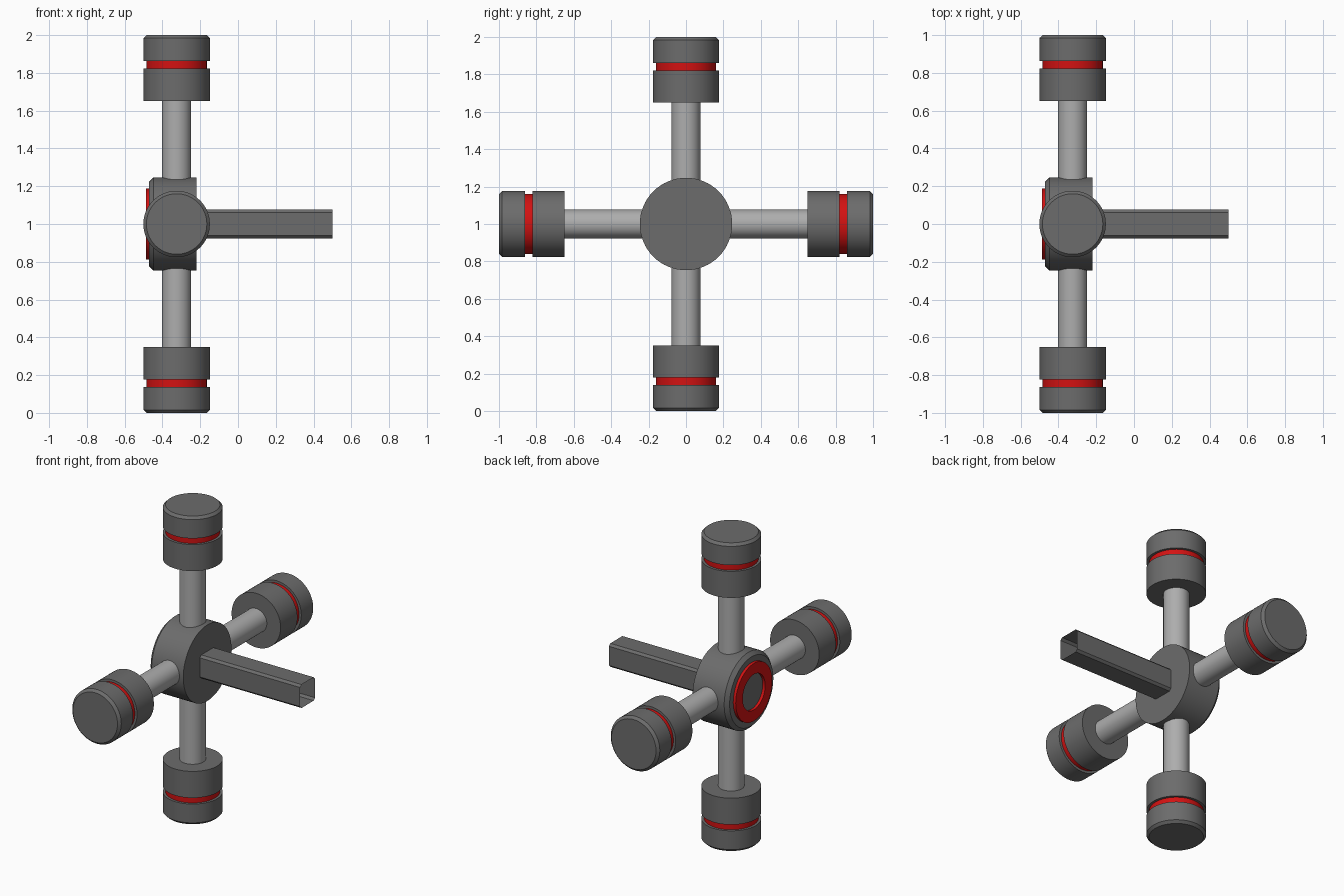
import bpy
import bmesh
import math
from mathutils import Vector

cube = bpy.data.objects.get("Cube")
if cube:
    bpy.data.objects.remove(cube, do_unlink=True)


def material(name, rgb):
    mat = bpy.data.materials.new(name)
    mat.use_nodes = True
    mat.diffuse_color = (*rgb, 1)
    mat.node_tree.nodes["Principled BSDF"].inputs["Base Color"].default_value = (*rgb, 1)
    return mat


DARK = material("dark grey", (0.15, 0.15, 0.15))
LIGHT = material("light grey", (0.42, 0.42, 0.42))
RED = material("red", (0.65, 0.006, 0.006))

ARM_X = -0.325
MID_Z = 1.0
SIDES = 64


def finish(name, bm, mat, recalc=True):
    if recalc:
        bmesh.ops.recalc_face_normals(bm, faces=bm.faces)
    mesh = bpy.data.meshes.new(name)
    bm.to_mesh(mesh)
    bm.free()
    mesh.materials.append(mat)
    obj = bpy.data.objects.new(name, mesh)
    bpy.context.collection.objects.link(obj)
    bpy.ops.object.select_all(action='DESELECT')
    obj.select_set(True)
    bpy.context.view_layer.objects.active = obj
    bpy.ops.object.shade_smooth_by_angle(angle=math.radians(30))
    return obj


def lathe(name, profile, origin, axis, mat, ring=False):
    """Turn (radius, distance) points about an axis; cap the ends or close into a ring."""
    bm = bmesh.new()
    turn = Vector(axis).to_track_quat('Z', 'Y')
    loops = []
    for r, t in profile:
        loop = []
        for i in range(SIDES):
            a = math.tau * i / SIDES
            p = Vector((r * math.cos(a), r * math.sin(a), t))
            loop.append(bm.verts.new(Vector(origin) + turn @ p))
        loops.append(loop)
    pairs = list(zip(loops, loops[1:]))
    if ring:
        pairs.append((loops[-1], loops[0]))
    else:
        bm.faces.new(loops[0])
        bm.faces.new(loops[-1])
    for a, b in pairs:
        for i in range(SIDES):
            j = (i + 1) % SIDES
            bm.faces.new((a[i], a[j], b[j], b[i]))
    return finish(name, bm, mat)


# Hub disc, bevelled on its outer face, with a raised ring
hub_centre = (0, 0, MID_Z)
lathe("hub", [(0.247, -0.22), (0.247, -0.447), (0.224, -0.47)],
      hub_centre, (1, 0, 0), DARK)
lathe("hub_ring", [(0.187, -0.46), (0.187, -0.488), (0.115, -0.488), (0.115, -0.46)],
      hub_centre, (1, 0, 0), RED, ring=True)

# Four arms, each with a two-part grip around a coloured band
arms = {"top": (0, 0, 1), "bottom": (0, 0, -1), "front": (0, -1, 0), "back": (0, 1, 0)}
for side, axis in arms.items():
    centre = (ARM_X, 0, MID_Z)
    lathe(side + "_arm", [(0.077, 0.15), (0.077, 0.66)], centre, axis, LIGHT)
    lathe(side + "_inner_grip", [(0.176, 0.65), (0.176, 0.822)], centre, axis, DARK)
    lathe(side + "_band", [(0.16, 0.81), (0.16, 0.87)], centre, axis, RED)
    lathe(side + "_outer_grip", [(0.176, 0.862), (0.176, 0.984), (0.16, 1.0)],
          centre, axis, DARK)

# Square stem: open thin-walled tube with chamfered corners
half, cut = 0.076, 0.062
section = []
for sy, sz in ((1, 1), (-1, 1), (-1, -1), (1, -1)):
    corner = [(sy * half, sz * cut), (sy * cut, sz * half)]
    section += corner if sy == sz else corner[::-1]
bm = bmesh.new()
near, far = [[bm.verts.new((x, y, MID_Z + z)) for y, z in section] for x in (-0.23, 0.5)]
count = len(section)
for i in range(count):
    j = (i + 1) % count
    bm.faces.new((near[i], near[j], far[j], far[i]))
finish("stem", bm, DARK, recalc=False)
